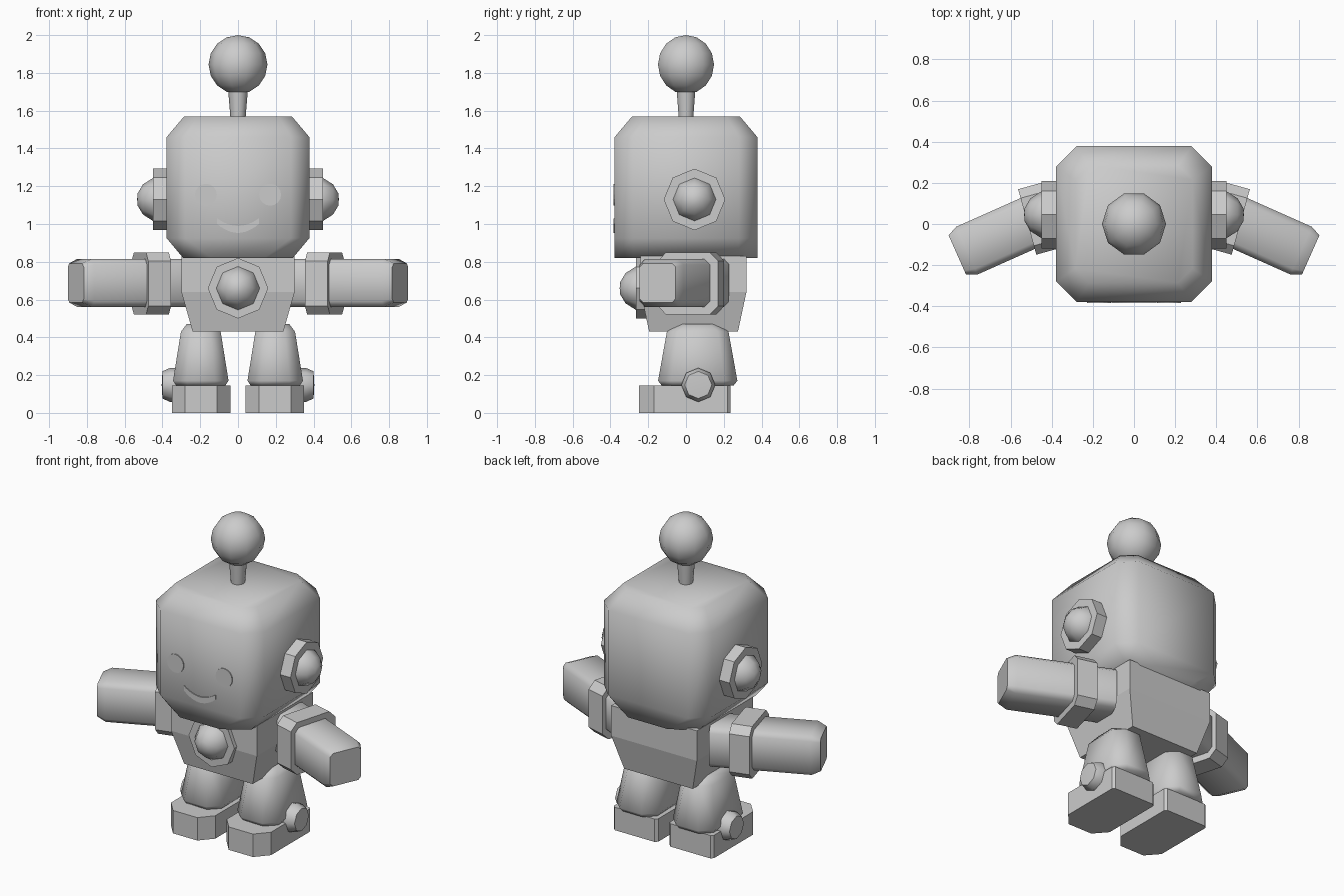
import bpy, bmesh, math
from mathutils import Vector

if "Cube" in bpy.data.objects:
    bpy.data.objects.remove(bpy.data.objects["Cube"])

grey = bpy.data.materials.new("grey")
grey.diffuse_color = (0.6, 0.6, 0.6, 1)
grey.use_nodes = True
grey.node_tree.nodes["Principled BSDF"].inputs["Base Color"].default_value = grey.diffuse_color


def loft(name, rings, smooth=0, mirror=False):
    """Skin a stack of equal-length point rings and cap both ends."""
    bm = bmesh.new()
    vs = [[bm.verts.new(p) for p in ring] for ring in rings]
    n = len(vs[0])
    for a, b in zip(vs, vs[1:]):
        for i in range(n):
            j = (i + 1) % n
            bm.faces.new((a[i], a[j], b[j], b[i]))
    for ring in (vs[0], vs[-1]):
        if (ring[0].co - ring[n // 2].co).length > 1e-4:
            bm.faces.new(ring)
    bmesh.ops.remove_doubles(bm, verts=bm.verts[:], dist=1e-5)
    bmesh.ops.recalc_face_normals(bm, faces=bm.faces[:])
    me = bpy.data.meshes.new(name)
    bm.to_mesh(me)
    bm.free()
    me.materials.append(grey)
    ob = bpy.data.objects.new(name, me)
    bpy.context.collection.objects.link(ob)
    if smooth:
        bpy.ops.object.select_all(action='DESELECT')
        ob.select_set(True)
        bpy.context.view_layer.objects.active = ob
        bpy.ops.object.shade_smooth_by_angle(angle=math.radians(smooth))
    if mirror:
        ob.modifiers.new("mirror", 'MIRROR')
    return ob


def octo(hx, hy, cx, cy=None):
    """Rectangle outline with chamfered corners."""
    cy = cx if cy is None else cy
    return [(hx, -hy + cy), (hx, hy - cy), (hx - cx, hy), (-hx + cx, hy),
            (-hx, hy - cy), (-hx, -hy + cy), (-hx + cx, -hy), (hx - cx, -hy)]


def stack(outlines, cx=0, cy=0):
    """Turn (z, outline) pairs into horizontal rings."""
    return [[(cx + x, cy + y, z) for x, y in pts] for z, pts in outlines]


def lathe(name, profile, centre, axis, n=8, smooth=40, mirror=False):
    """Revolve (radius, height) points about an axis direction."""
    w = Vector(axis)
    u = Vector((0, 1, 0)) if abs(w.x) > .5 else Vector((1, 0, 0))
    v = w.cross(u)
    rings = []
    for r, h in profile:
        angs = [math.tau * i / n for i in range(n)]
        rings.append([Vector(centre) + w * h + r * (u * math.cos(a) + v * math.sin(a)) for a in angs])
    return loft(name, rings, smooth, mirror)


# Head: chamfered block, cheeks cut in at the bottom
loft("head", stack([
    (0.82, octo(0.29, 0.378, 0.15, 0.10)),
    (0.925, octo(0.378, 0.378, 0.098)),
    (1.46, octo(0.378, 0.378, 0.098)),
    (1.57, octo(0.285, 0.285, 0.07))]), 60)

# Face: two eyes and a smile as thin plates
lathe("eye", [(0.058, 0), (0.058, 0.009)], (0.17, -0.375, 1.155), (0, -1, 0), 16, 0, True)
ts = [i / 6 - 1 for i in range(13)]
smile = [(0.11 * t, 0.953 + 0.047 * t * t) for t in ts]
smile += [(0.11 * t, 0.990 + 0.04 * t * t) for t in reversed(ts)]
loft("mouth", [[(x, y, z) for x, z in smile] for y in (-0.375, -0.384)])

# Antenna
lathe("antenna_stalk", [(0.04, 1.56), (0.053, 1.72)], (0, 0, 0), (0, 0, 1), 10)
ball = [(0.156 * math.sin(math.pi * i / 8), -0.156 * math.cos(math.pi * i / 8)) for i in range(9)]
lathe("antenna_ball", ball, (0, 0, 1.844), (0, 0, 1), 10, 50)

# Ears and chest light: octagonal plate with a dome
dome = [(0.115, -0.01), (0.115, 0), (0.08, 0.055), (0.033, 0.083), (0, 0.086)]
lathe("ear_plate", [(0.163, 0), (0.163, 0.085)], (0.365, 0.045, 1.13), (1, 0, 0), 8, 0, True)
lathe("ear_dome", dome, (0.448, 0.045, 1.13), (1, 0, 0), 8, 60, True)
lathe("chest_plate", [(0.16, 0), (0.16, 0.085)], (0, -0.18, 0.66), (0, -1, 0), 8, 0)
lathe("chest_dome", dome, (0, -0.265, 0.66), (0, -1, 0), 8, 60)

# Torso: box tapering below the waist
rect = lambda h, d: [(h, -d), (h, d), (-h, d), (-h, -d)]
loft("torso", stack([(0.43, rect(0.24, 0.235)), (0.64, rect(0.3, 0.28)),
                     (0.83, rect(0.3, 0.28))], 0, 0.04))


# Arms: chamfered bars swung forward, each with a cuff
def limb(name, origin, angle, sections, z, smooth):
    a = math.radians(angle)
    d, n = Vector((math.cos(a), -math.sin(a), 0)), Vector((math.sin(a), math.cos(a), 0))
    o = Vector((origin[0], origin[1], z))
    rings = [[o + d * s + n * p + Vector((0, 0, q)) for p, q in octo(h, h, c)]
             for s, h, c in sections]
    loft(name, rings, smooth, True)


limb("arm", (0.086, 0.194), 24,
     [(0.2, 0.127, 0.03), (0.795, 0.127, 0.03), (0.846, 0.104, 0.02)], 0.688, 50)
limb("arm_cuff", (0.519, 0.01), 15.5, [(-0.125, 0.165, 0.045), (0, 0.165, 0.045)], 0.685, 0)

# Legs, feet and ankle bolts
loft("leg", stack([
    (0.145, octo(0.13, 0.19, 0.06)),
    (0.17, octo(0.147, 0.21, 0.07)),
    (0.43, octo(0.105, 0.163, 0.055)),
    (0.47, octo(0.075, 0.1, 0.04))], 0.197, 0.062), 60, True)
foot = [(0.35, 0.22), (0.335, 0.235), (0.055, 0.235), (0.04, 0.22),
        (0.04, -0.17), (0.11, -0.25), (0.28, -0.25), (0.35, -0.17)]
loft("foot", stack([(0, foot), (0.145, foot)]), 0, True)
lathe("ankle_bolt", [(0.09, 0), (0.09, 0.06), (0.072, 0.1), (0, 0.104)],
      (0.3, 0.065, 0.148), (1, 0, 0), 8, 60, True)
